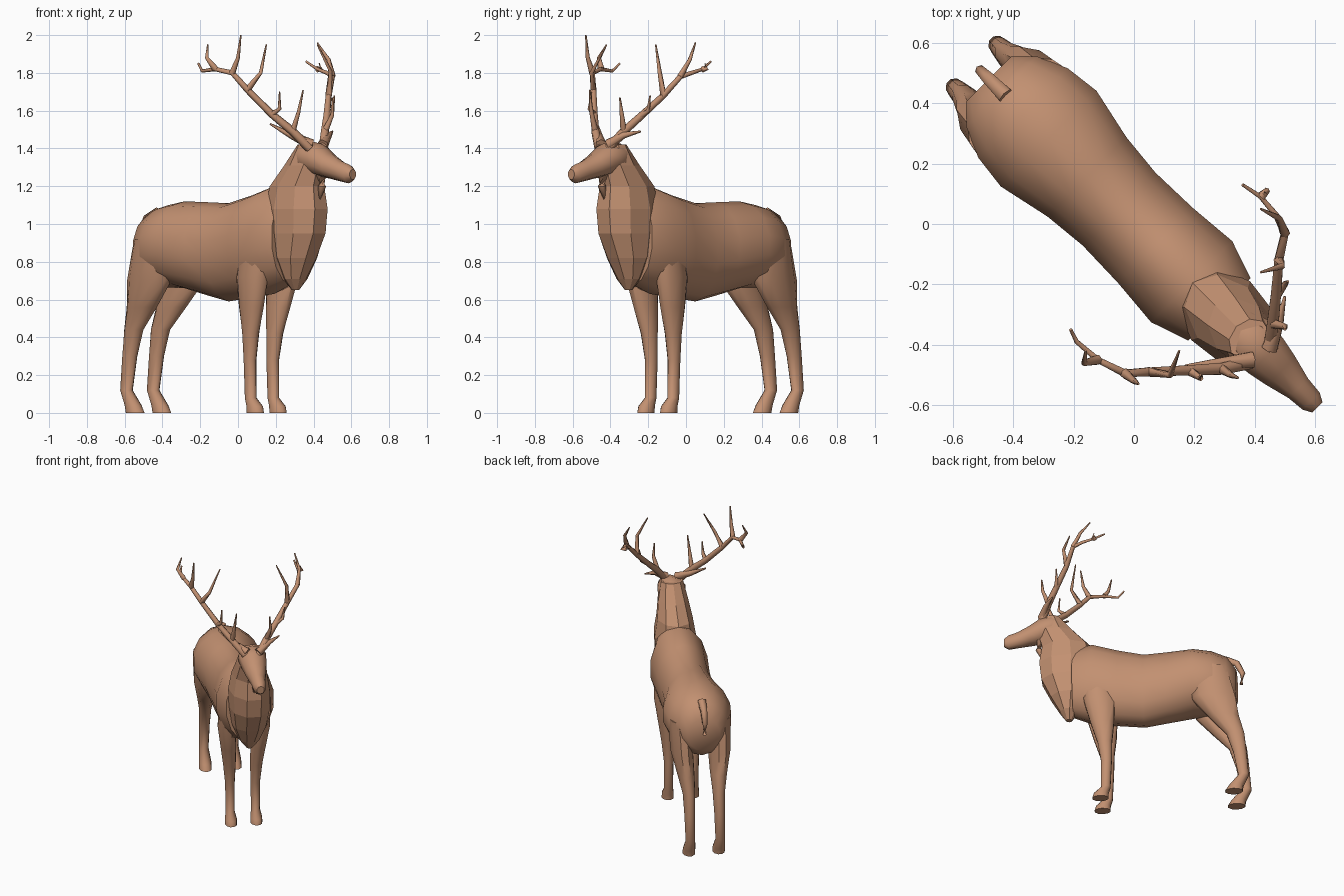
import bpy
import bmesh
from math import sin, cos, pi, radians
from mathutils import Vector

default_cube = bpy.data.objects.get("Cube")
if default_cube:
    bpy.data.objects.remove(default_cube, do_unlink=True)

# One warm brown for the whole animal
brown = bpy.data.materials.new("warm brown")
brown.use_nodes = True
colour = (0.54, 0.28, 0.165, 1)
brown.diffuse_color = colour
brown.node_tree.nodes["Principled BSDF"].inputs["Base Color"].default_value = colour

# The animal stands diagonally: directions along and across its body
FORWARD = Vector((1, -1, 0)).normalized()
LEFT = Vector((1, 1, 0)).normalized()
UP = Vector((0, 0, 1))


def place(along, across, height):
    return FORWARD * along + LEFT * across + UP * height


def ring(centre, first_axis, second_axis, sides):
    angles = [2 * pi * (k + 0.5) / sides for k in range(sides)]
    return [centre + first_axis * cos(a) + second_axis * sin(a) for a in angles]


def loft(name, rings, smooth=True, sharp_angle=50):
    """Skin a row of rings into one closed mesh object."""
    bm = bmesh.new()
    loops = [[bm.verts.new(point) for point in row] for row in rings]
    for lower, upper in zip(loops, loops[1:]):
        count = len(lower)
        for k in range(count):
            nxt = (k + 1) % count
            bm.faces.new((lower[k], lower[nxt], upper[nxt], upper[k]))
    bm.faces.new(loops[0])
    bm.faces.new(loops[-1])
    bmesh.ops.recalc_face_normals(bm, faces=bm.faces)
    mesh = bpy.data.meshes.new(name)
    bm.to_mesh(mesh)
    bm.free()
    mesh.materials.append(brown)
    obj = bpy.data.objects.new(name, mesh)
    bpy.context.collection.objects.link(obj)
    if smooth:
        bpy.ops.object.select_all(action="DESELECT")
        obj.select_set(True)
        bpy.context.view_layer.objects.active = obj
        bpy.ops.object.shade_smooth_by_angle(angle=radians(sharp_angle))
    return obj


def lengthwise(name, sections, sides=12):
    """Loft along the body: along, half width, bottom, top."""
    loft(name, [ring(place(s, 0, (low + high) / 2), LEFT * width,
                     UP * (high - low) / 2, sides)
                for s, width, low, high in sections])


def upright(name, sections, side=0, sides=10, smooth=True):
    """Loft upwards: height, along, across, half length, half width."""
    loft(name, [ring(place(s, t * side, z), FORWARD * length, LEFT * width, sides)
                for z, s, t, length, width in sections], smooth)


def tube(name, path, thick, thin, sides=6):
    """Tapering branch along a list of points."""
    points = [Vector(p) for p in path]
    last = len(points) - 1
    rows = []
    for k, point in enumerate(points):
        tangent = points[min(k + 1, last)] - points[max(k - 1, 0)]
        turn = tangent.to_track_quat("Z", "Y")
        radius = thick + (thin - thick) * k / last
        rows.append(ring(point, turn @ Vector((radius, 0, 0)),
                         turn @ Vector((0, radius, 0)), sides))
    loft(name, rows, sharp_angle=80)


# Trunk, from rump to chest
lengthwise("body", [
    (-.68, .11, .74, .97), (-.62, .17, .68, 1.06), (-.52, .215, .66, 1.1),
    (-.4, .23, .66, 1.12), (-.22, .19, .62, 1.115), (-.07, .175, .59, 1.11),
    (.1, .18, .61, 1.15), (.27, .195, .63, 1.2), (.4, .15, .68, 1.18)], sides=14)

# Head, from poll to muzzle
lengthwise("head", [
    (.48, .07, 1.3, 1.41), (.54, .095, 1.27, 1.44), (.62, .085, 1.25, 1.425),
    (.69, .07, 1.24, 1.375), (.77, .048, 1.225, 1.335),
    (.83, .042, 1.215, 1.315), (.86, .025, 1.235, 1.29)], sides=10)

# Faceted neck mane with a tuft hanging from the chest
upright("neck_mane", [
    (.65, .43, 0, .02, .02), (.71, .43, 0, .06, .07), (.82, .43, 0, .125, .115),
    (.95, .44, 0, .18, .135), (1.08, .44, 0, .195, .14),
    (1.2, .445, 0, .17, .12), (1.31, .51, 0, .13, .1),
    (1.42, .54, 0, .06, .075)], sides=9, smooth=False)
tube("throat_tuft", [place(.62, 0, 1.26), place(.63, 0, 1.2), place(.61, 0, 1.13)],
     .04, .005)

# Short tail lying on the rump
tube("tail", [place(-.6, 0, 1.06), place(-.68, 0, 1.03), place(-.72, 0, .95),
              place(-.71, 0, .87)], .03, .012)

# Legs and ears on both sides
for word, side in (("left", 1), ("right", -1)):
    upright(word + "_front_leg", [
        (0, .215, .085, .055, .04), (.035, .21, .085, .05, .04),
        (.08, .18, .085, .033, .03), (.28, .175, .085, .037, .032),
        (.42, .185, .09, .05, .042), (.56, .2, .1, .08, .052),
        (.72, .22, .115, .105, .06), (.95, .25, .11, .1, .06)], side)
    upright(word + "_hind_leg", [
        (0, -.67, .1, .06, .042), (.04, -.685, .1, .05, .042),
        (.12, -.735, .1, .036, .032), (.3, -.71, .1, .046, .036),
        (.44, -.68, .1, .062, .042), (.56, -.61, .11, .1, .058),
        (.7, -.54, .125, .15, .075), (.92, -.5, .13, .13, .08)], side)

for word, base, middle, tip in (
        ("left", (.45, -.41, 1.42), (.48, -.33, 1.47), (.5, -.24, 1.49)),
        ("right", (.39, -.45, 1.42), (.28, -.46, 1.47), (.17, -.47, 1.53))):
    tube(word + "_ear", [base, middle, tip], .03, .005)


def antler(word, beam, tines):
    """Main beam plus tines, each rooted at a numbered beam point."""
    tube(word + "_antler_beam", beam, .025, .006)
    for root, bend, tip in tines:
        tube(word + "_antler_tine", [beam[root], bend, tip], .018, .004)


antler("right", [
    (.38, -.46, 1.4), (.29, -.48, 1.49), (.18, -.485, 1.58), (.05, -.49, 1.71),
    (-.03, -.495, 1.8), (-.12, -.45, 1.82), (-.19, -.39, 1.81), (-.21, -.35, 1.85)], [
    (1, (.32, -.5, 1.59), (.345, -.51, 1.71)),
    (2, (.22, -.51, 1.61), (.22, -.5, 1.7)),
    (3, (.12, -.5, 1.8), (.15, -.42, 1.95)),
    (4, (.0, -.52, 1.88), (.015, -.53, 2)),
    (5, (-.165, -.46, 1.88), (-.16, -.42, 1.95))])

antler("left", [
    (.45, -.41, 1.4), (.46, -.33, 1.49), (.47, -.24, 1.57), (.48, -.12, 1.68),
    (.5, -.03, 1.78), (.47, .03, 1.8), (.42, .09, 1.82), (.36, .13, 1.86)], [
    (1, (.5, -.34, 1.58), (.5, -.35, 1.67)),
    (2, (.5, -.2, 1.6), (.51, -.19, 1.68)),
    (3, (.49, -.14, 1.81), (.42, -.16, 1.95)),
    (4, (.48, .02, 1.87), (.42, .05, 1.96)),
    (6, (.44, .11, 1.82), (.43, .1, 1.85))])
